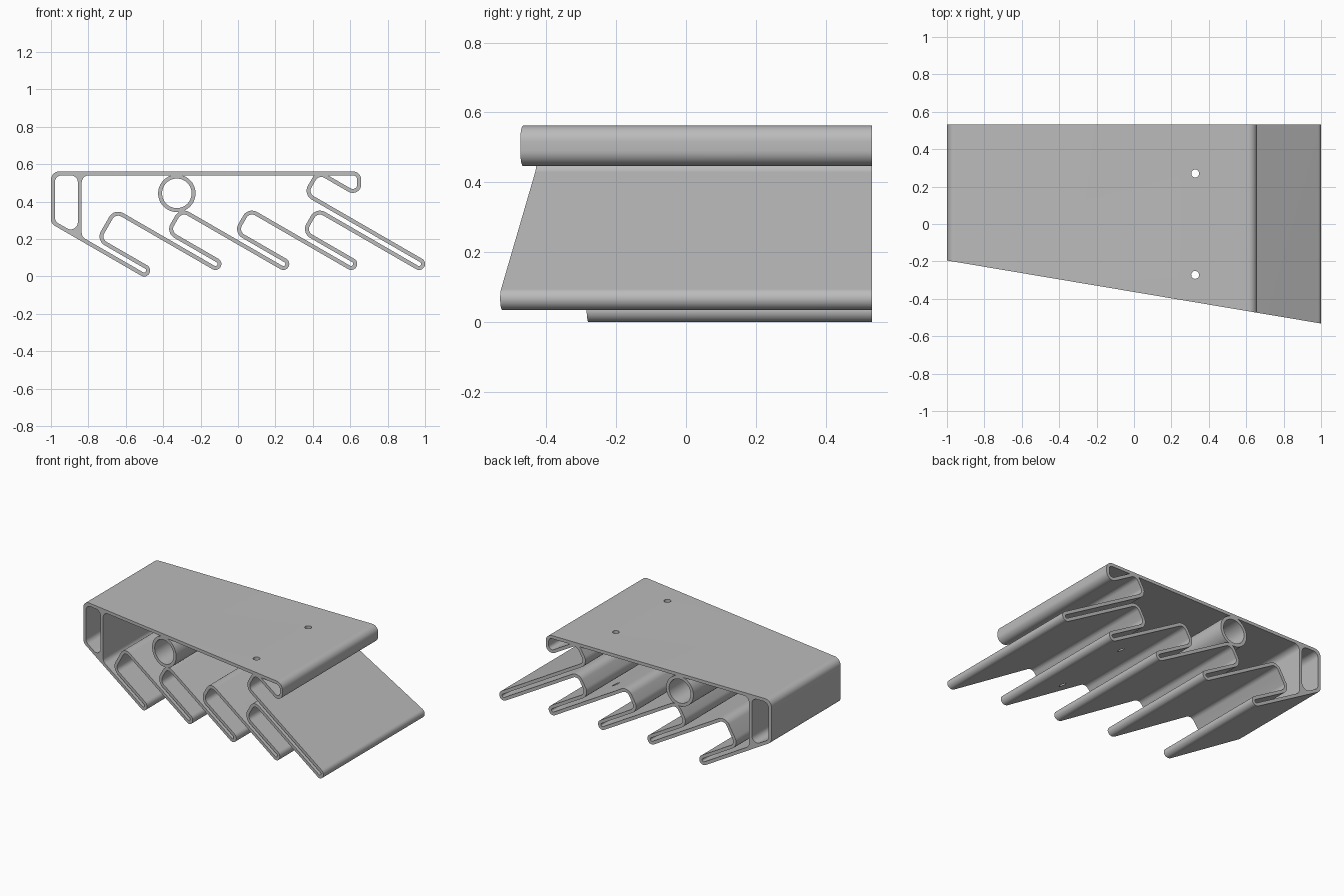
import bpy, bmesh, math
from mathutils import Vector

cube = bpy.data.objects.get("Cube")
if cube:
    bpy.data.objects.remove(cube)

BACK = 0.532
T = 0.021            # wall thickness
H = 0.0215           # half spacing of the folded walls at each tip
C, S = math.cos(math.radians(30)), 0.5

grey = bpy.data.materials.new("plain_grey")
grey.use_nodes = True
colour = (0.5, 0.5, 0.5, 1)
grey.diffuse_color = colour
grey.node_tree.nodes["Principled BSDF"].inputs["Base Color"].default_value = colour


def front_y(x):
    return -0.3635 - 0.1685 * x


def slope(u, v):
    """Point in the frame of the slanted slats: u down the slat, v across it."""
    return Vector((C * u + S * v, -S * u + C * v))


def arc_corner(prev, p, nxt, r, n=10):
    """Points rounding the corner p with radius r."""
    a, b = (prev - p).normalized(), (nxt - p).normalized()
    half = a.angle(b) / 2
    centre = p + (a + b).normalized() * r / math.sin(half)
    start = p + a * r / math.tan(half) - centre
    end = p + b * r / math.tan(half) - centre
    a0 = math.atan2(start.y, start.x)
    sweep = math.atan2(start.x * end.y - start.y * end.x, start.dot(end))
    return [centre + r * Vector((math.cos(a0 + sweep * i / n), math.sin(a0 + sweep * i / n)))
            for i in range(n + 1)]


def finish(name, bm):
    bmesh.ops.recalc_face_normals(bm, faces=bm.faces)
    mesh = bpy.data.meshes.new(name)
    bm.to_mesh(mesh)
    bm.free()
    mesh.materials.append(grey)
    ob = bpy.data.objects.new(name, mesh)
    bpy.context.collection.objects.link(ob)
    return ob


def smooth(ob):
    bpy.ops.object.select_all(action='DESELECT')
    ob.select_set(True)
    bpy.context.view_layer.objects.active = ob
    bpy.ops.object.shade_smooth_by_angle(angle=math.radians(30))


def ends(bm, p):
    return [bm.verts.new((p.x, y, p.y)) for y in (front_y(p.x), BACK)]


def prism(name, outline):
    """Solid outline extruded from the slanted front to the back."""
    bm = bmesh.new()
    pairs = [ends(bm, p) for p in outline]
    for side in range(2):
        bm.faces.new([q[side] for q in pairs])
    for i, q in enumerate(pairs):
        o = pairs[i - 1]
        bm.faces.new((o[0], q[0], q[1], o[1]))
    ob = finish(name, bm)
    smooth(ob)
    return ob


def closed_wall(name, line):
    """Wall of even thickness along a closed line, extruded front to back."""
    bm = bmesh.new()
    rows = []
    for i, p in enumerate(line):
        d0 = (p - line[i - 1]).normalized()
        d1 = (line[(i + 1) % len(line)] - p).normalized()
        t = (d0 + d1).normalized()
        off = Vector((-t.y, t.x)) * (T / 2 / t.dot(d1))
        rows.append(ends(bm, p + off) + ends(bm, p - off)[::-1])
    for i, r in enumerate(rows):
        o = rows[i - 1]
        for k in range(4):
            m = (k + 1) % 4
            bm.faces.new((o[k], r[k], r[m], o[m]))
    return finish(name, bm)


# Folded wall: top plate, lip, hooks, tips and box as one closed line
tips = [(-0.502, 0.032)] + [(-0.121 + 0.363 * i, 0.067) for i in range(4)]
hook_u = [-0.745, -0.4425, -0.1281, 0.1863, 0.0915]
corners = [(Vector((-0.9895, 0.5515)), 0.035),
           (Vector((0.648, 0.5515)), 0.035),
           (Vector((0.648, 0.432)), 0.0345)]
top_v = 0.698
for (x, z), u in reversed(list(zip(tips, hook_u))):
    tip_u, tip_v = C * x - S * z + H, S * x + C * z
    corners += [(slope(u, top_v), 0.0445), (slope(u, tip_v + H), 0.0445),
                (slope(tip_u, tip_v + H), H * 0.98), (slope(tip_u, tip_v - H), H * 0.98)]
    top_v = tip_v - H
corners.append((Vector((-0.9895, 0.2887)), 0.03))

line = []
for i, (p, r) in enumerate(corners):
    line += arc_corner(corners[i - 1][0], p, corners[(i + 1) % len(corners)][0], r)
wall = closed_wall("folded_wall", line)

# Two screw holes straight down through the plate and slat
for y in (-0.272, 0.27):
    bpy.ops.mesh.primitive_cylinder_add(vertices=32, radius=0.021, depth=2, location=(0.327, y, 0.3))
    cutter = bpy.context.object
    cutter.hide_render = True
    mod = wall.modifiers.new("screw_hole", 'BOOLEAN')
    mod.operation, mod.solver, mod.object = 'DIFFERENCE', 'EXACT', cutter
    mod.use_self = True
    bpy.context.view_layer.objects.active = wall
    bpy.ops.object.modifier_apply(modifier=mod.name)
    bpy.data.objects.remove(cutter)
smooth(wall)

# Round tube under the plate
tube_line = [Vector((-0.327 + 0.0895 * math.cos(a), 0.4445 + 0.0895 * math.sin(a)))
             for a in (math.tau * i / 64 for i in range(64))]
smooth(closed_wall("round_tube", tube_line))


# Box divider and the rounded inside corners around it
def floor_z(x):
    return (-0.2343 - S * x) / C


x0, x1, x2, ceiling = -0.979, -0.8565, -0.8355, 0.541
prism("box_divider", [Vector(p) for p in (
    (x1, ceiling + 0.005), (x2, ceiling + 0.005), (x2, floor_z(x2) - 0.005), (x1, floor_z(x1) - 0.005))])

cell = [Vector(p) for p in ((x0, ceiling), (x1, ceiling), (x1, floor_z(x1)), (x0, floor_z(x0)))]
bay = [Vector(p) for p in ((0, ceiling), (x2, ceiling), (x2, floor_z(x2)), (-0.6, floor_z(-0.6)))]
for name, loop, picks in (("box_corner", cell, range(4)), ("bay_corner", bay, (1, 2))):
    for i in picks:
        arc = arc_corner(loop[i - 1], loop[i], loop[(i + 1) % 4], 0.038)
        prism(name, arc + [loop[i]])
